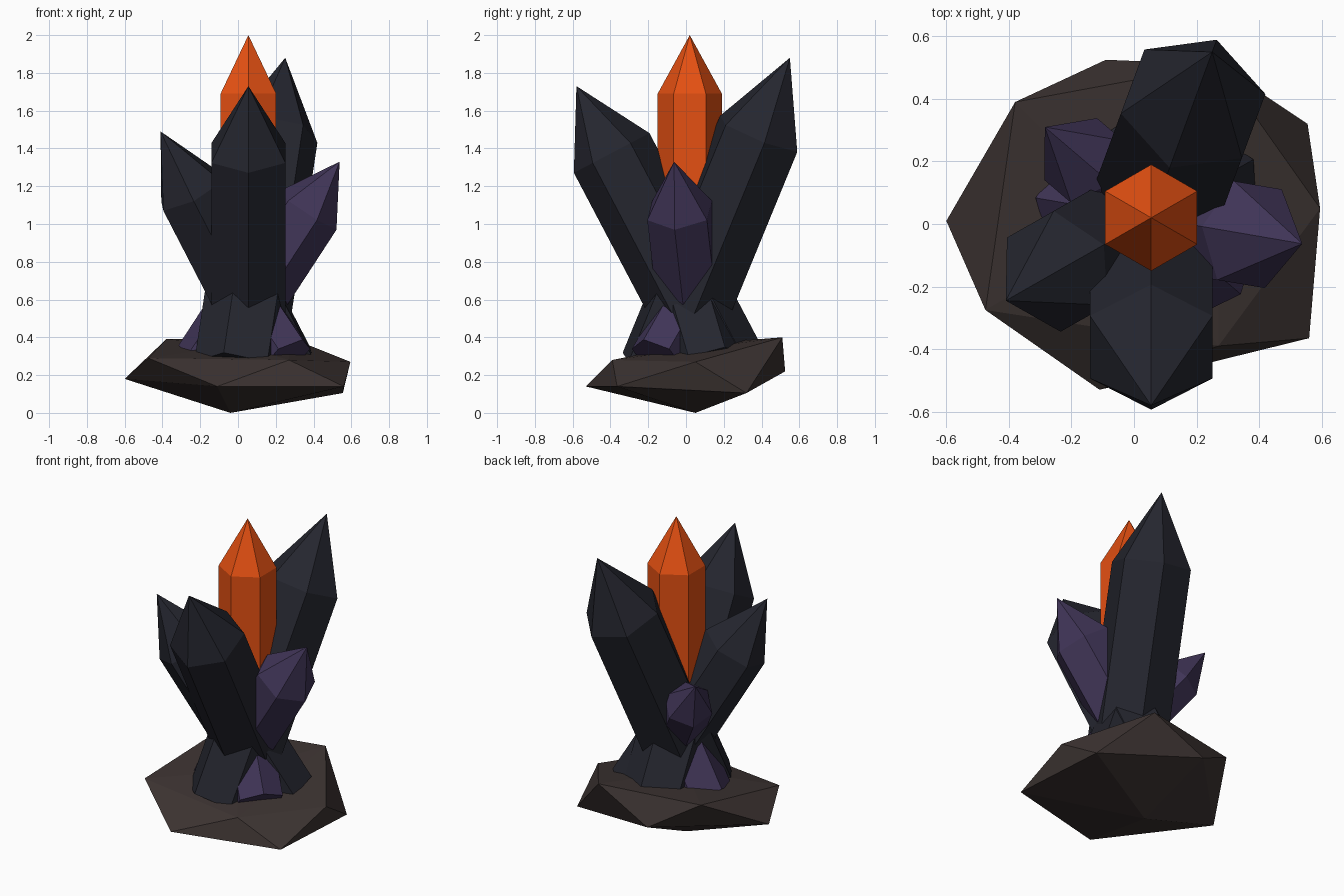
import bpy, bmesh, math
from mathutils import Vector

if "Cube" in bpy.data.objects:
    bpy.data.objects.remove(bpy.data.objects["Cube"])


def material(name, rgb):
    m = bpy.data.materials.new(name)
    m.diffuse_color = (*rgb, 1)
    m.use_nodes = True
    m.node_tree.nodes["Principled BSDF"].inputs["Base Color"].default_value = m.diffuse_color
    return m


ORANGE = material("glowing orange", (0.78, 0.08, 0.006))
DARK = material("dark slate crystal", (0.018, 0.019, 0.028))
PURPLE = material("dusky purple crystal", (0.051, 0.035, 0.095))
ROCK = material("brown rock", (0.045, 0.033, 0.031))

PIVOT = Vector((0.055, 0.02, 0.59))  # every crystal axis crosses here


def finish(bm, name, mat):
    bmesh.ops.recalc_face_normals(bm, faces=bm.faces)
    mesh = bpy.data.meshes.new(name)
    bm.to_mesh(mesh)
    bm.free()
    mesh.materials.append(mat)
    ob = bpy.data.objects.new(name, mesh)
    bpy.context.collection.objects.link(ob)
    return ob


def crystal(name, tip, radius, point, mat, below=0.4):
    """Six-sided pointed prism leaning from the pivot to its tip, one edge facing the lean."""
    tip = Vector(tip)
    axis = (tip - PIVOT).normalized()
    flat = Vector((axis.x, axis.y, 0))
    side = Vector((0, 0, 1)).cross(flat).normalized() if flat.length > 1e-4 else Vector((1, 0, 0))
    out = side.cross(axis)
    bm = bmesh.new()

    def ring(center):
        return [bm.verts.new(center + radius * (out * math.cos(k * math.pi / 3)
                                                + side * math.sin(k * math.pi / 3)))
                for k in range(6)]

    low = ring(PIVOT - axis * below)
    high = ring(tip - axis * point)
    top = bm.verts.new(tip)
    bm.faces.new(low)
    for k in range(6):
        n = (k + 1) % 6
        bm.faces.new((low[k], low[n], high[n], high[k]))
        bm.faces.new((high[k], high[n], top))
    return finish(bm, name, mat)


# Crystal cluster
crystal("center_crystal", (0.055, 0.02, 2.0), 0.17, 0.31, ORANGE, 0.35)
crystal("front_crystal", (0.055, -0.58, 1.73), 0.226, 0.40, DARK)
crystal("back_crystal", (0.25, 0.55, 1.88), 0.238, 0.44, DARK)
crystal("left_crystal", (-0.41, -0.245, 1.49), 0.20, 0.37, DARK)
crystal("right_crystal", (0.538, -0.063, 1.33), 0.185, 0.31, PURPLE)
crystal("rear_left_crystal", (-0.285, 0.31, 1.10), 0.15, 0.25, PURPLE)

# Faceted base rock: convex hull of a few corner points
corners = [
    (-0.60, 0.01, 0.18), (-0.38, 0.39, 0.39), (-0.09, 0.525, 0.22),
    (0.27, 0.51, 0.40), (0.555, 0.32, 0.105), (0.595, 0.05, 0.27),
    (0.56, -0.365, 0.14), (0.27, -0.39, 0.28), (-0.11, -0.53, 0.14),
    (-0.475, -0.275, 0.29), (-0.04, 0.05, 0.0), (0.0, 0.0, 0.36),
]
bm = bmesh.new()
for c in corners:
    bm.verts.new(c)
hull = bmesh.ops.convex_hull(bm, input=bm.verts)
unused = [v for v in bm.verts if not v.link_faces]
bmesh.ops.delete(bm, geom=unused, context='VERTS')
finish(bm, "base_rock", ROCK)
